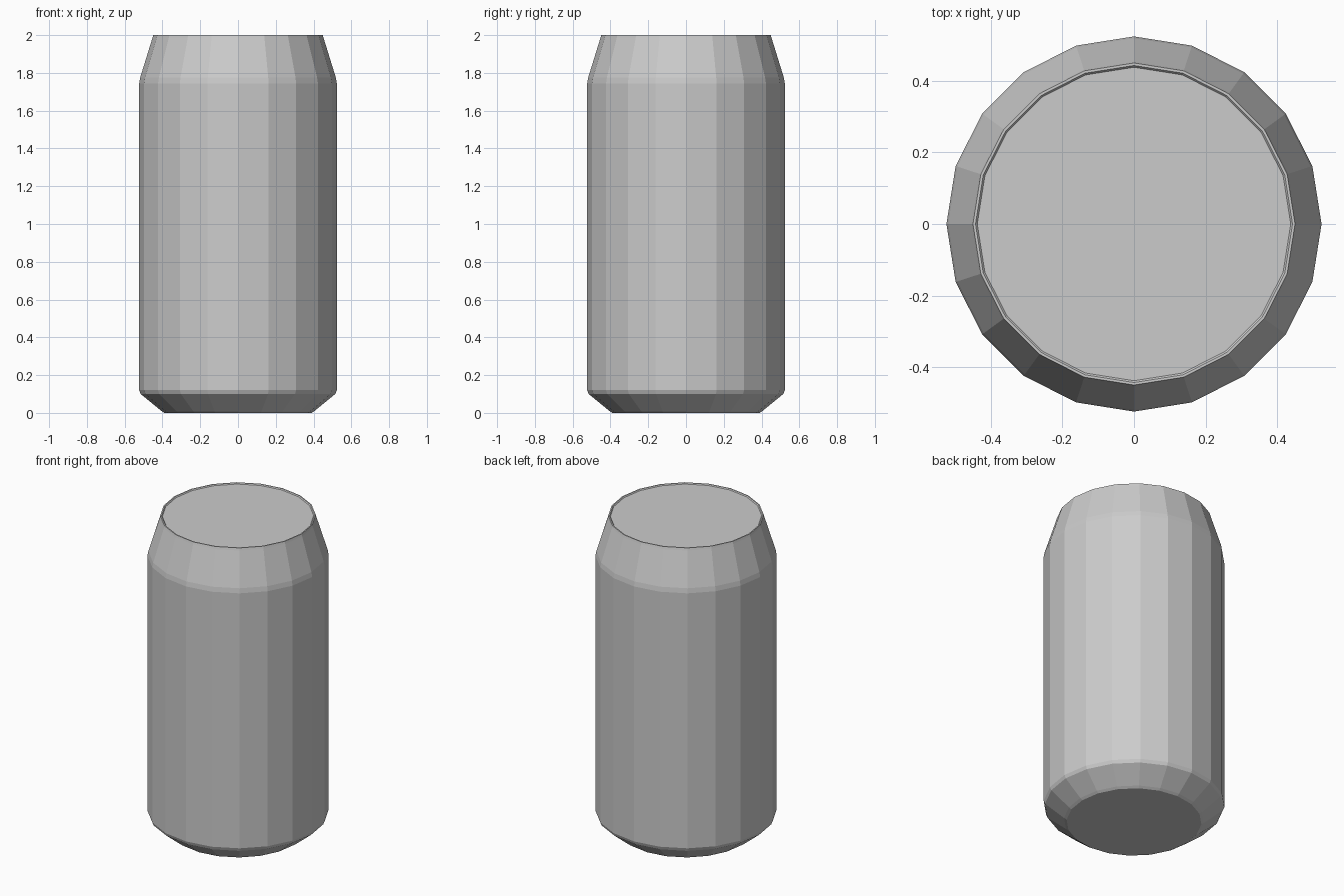
import bpy
import bmesh
from math import cos, sin, tau

SIDES = 20

cube = bpy.data.objects.get("Cube")
if cube:
    bpy.data.objects.remove(cube, do_unlink=True)


def make_material(name, value):
    mat = bpy.data.materials.new(name)
    mat.use_nodes = True
    color = (value, value, value, 1)
    mat.diffuse_color = color
    mat.node_tree.nodes["Principled BSDF"].inputs["Base Color"].default_value = color
    return mat


def lathe(name, profile, mat):
    """Turn (radius, height) pairs into a closed, flat-shaded solid."""
    bm = bmesh.new()
    rings = [[bm.verts.new((r * cos(tau * i / SIDES), r * sin(tau * i / SIDES), z))
              for i in range(SIDES)] for r, z in profile]
    for low, high in zip(rings, rings[1:]):
        for i in range(SIDES):
            j = (i + 1) % SIDES
            bm.faces.new((low[i], low[j], high[j], high[i]))
    bm.faces.new(rings[0][::-1])
    bm.faces.new(rings[-1])
    mesh = bpy.data.meshes.new(name)
    bm.to_mesh(mesh)
    bm.free()
    mesh.materials.append(mat)
    obj = bpy.data.objects.new(name, mesh)
    bpy.context.collection.objects.link(obj)
    return obj


metal = make_material("light grey metal", 0.6)

# Can: base, chamfered foot, straight wall, tapered shoulder, rim and lid
lathe("can_body", [
    (0.39, 0.0), (0.405, 0.01),
    (0.515, 0.1), (0.523, 0.12),
    (0.523, 1.745), (0.518, 1.775),
    (0.453, 1.985), (0.449, 2.0),
    (0.442, 2.0), (0.437, 1.994),
], metal)
